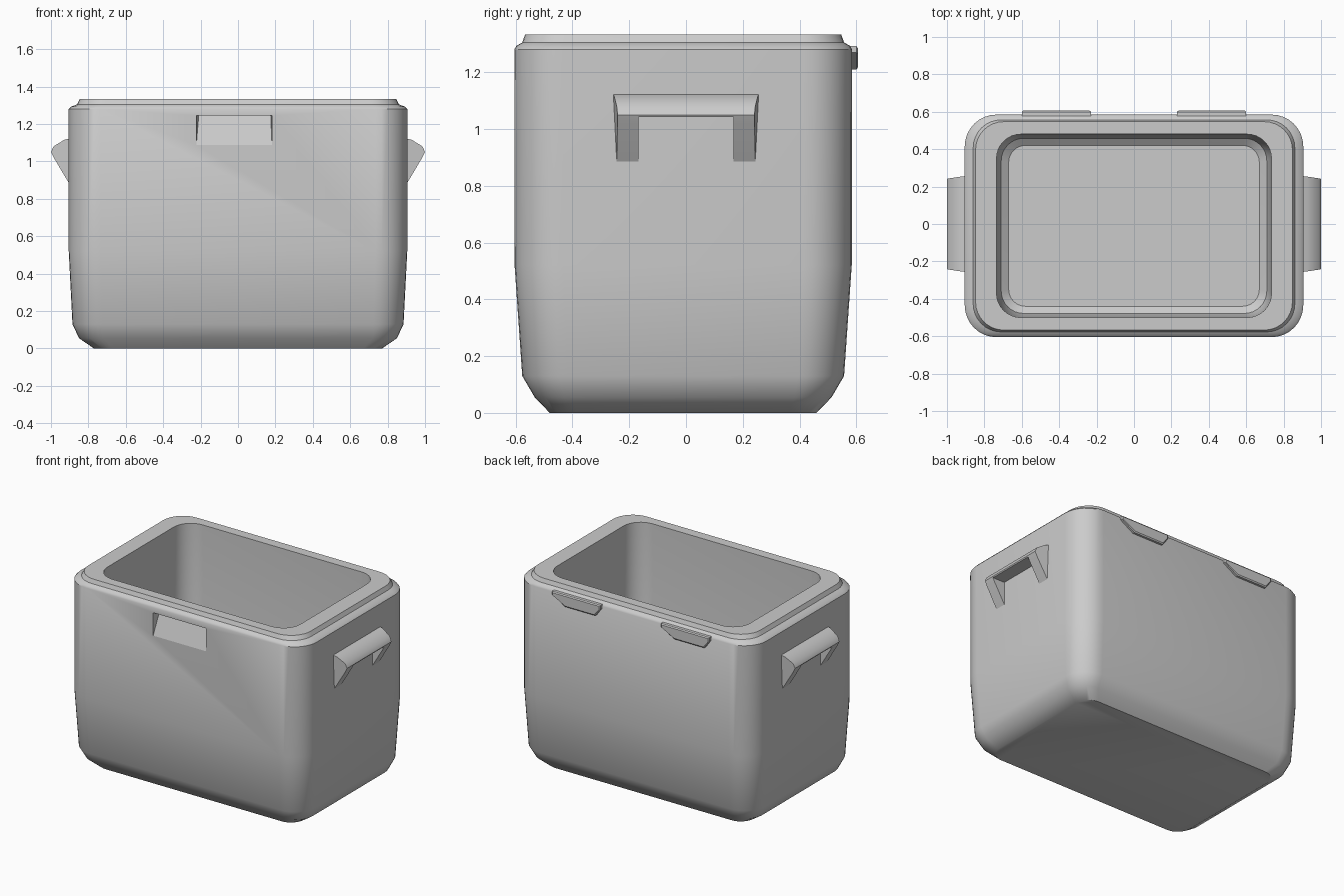
import bpy, bmesh, math

if "Cube" in bpy.data.objects:
    bpy.data.objects.remove(bpy.data.objects["Cube"])

YC = -0.01  # body centre in y


def make(name, verts, faces, angle=34):
    me = bpy.data.meshes.new(name)
    me.from_pydata(verts, [], faces)
    bm = bmesh.new()
    bm.from_mesh(me)
    bmesh.ops.recalc_face_normals(bm, faces=bm.faces)
    bm.to_mesh(me)
    bm.free()
    ob = bpy.data.objects.new(name, me)
    bpy.context.collection.objects.link(ob)
    if angle:
        smooth(ob, angle)
    return ob


def smooth(ob, angle):
    bpy.ops.object.select_all(action='DESELECT')
    ob.select_set(True)
    bpy.context.view_layer.objects.active = ob
    bpy.ops.object.shade_smooth_by_angle(angle=math.radians(angle))


def ring(hx, hy, r, z, n=8):
    pts = []
    for k, (sx, sy) in enumerate([(1, 1), (-1, 1), (-1, -1), (1, -1)]):
        for i in range(n + 1):
            a = math.pi / 2 * (k + i / n)
            pts.append((sx * (hx - r) + r * math.cos(a),
                        YC + sy * (hy - r) + r * math.sin(a), z))
    return pts


def loft(name, rings, angle=34):
    n = len(rings[0])
    verts = [p for r in rings for p in r]
    faces = [(j * n + i, j * n + (i + 1) % n, (j + 1) * n + (i + 1) % n, (j + 1) * n + i)
             for j in range(len(rings) - 1) for i in range(n)]
    faces += [tuple(range(n)), tuple(range(len(verts) - n, len(verts)))]
    return make(name, verts, faces, angle)


def cut(ob, cutter):
    m = ob.modifiers.new("cut", 'BOOLEAN')
    m.operation = 'DIFFERENCE'
    m.solver = 'EXACT'
    m.object = cutter
    bpy.ops.object.select_all(action='DESELECT')
    bpy.context.view_layer.objects.active = ob
    ob.select_set(True)
    bpy.ops.object.modifier_apply(modifier=m.name)
    bpy.data.objects.remove(cutter)


# Cooler body: outer wall, stepped rim, inner wall, floor
body = loft("cooler_body", [ring(*s) for s in [
    (0.77, 0.47, 0.10, 0), (0.85, 0.523, 0.13, 0.055), (0.885, 0.567, 0.16, 0.13),
    (0.905, 0.594, 0.17, 0.52), (0.905, 0.595, 0.17, 1.28), (0.893, 0.588, 0.165, 1.293),
    (0.86, 0.567, 0.15, 1.305), (0.847, 0.557, 0.15, 1.333), (0.735, 0.49, 0.13, 1.333),
    (0.725, 0.48, 0.13, 0.22), (0.71, 0.468, 0.12, 0.16), (0.67, 0.43, 0.09, 0.13)]])

# Latch recess on the front, deep at the top and running out below
x0, x1, yf = -0.23, 0.185, -0.605
cutter = make("recess_cutter",
              [(x0, yf - .03, 1.245), (x1, yf - .03, 1.245), (x1 - .01, yf + .055, 1.245),
               (x0 + .02, yf + .055, 1.245), (x0, yf - .03, 1.0), (x1, yf - .03, 1.0)],
              [(0, 1, 2, 3), (0, 4, 5, 1), (3, 2, 5, 4), (0, 3, 4), (1, 5, 2)], None)
cutter.hide_render = True
cut(body, cutter)
smooth(body, 34)

# Side handles: wedge grip with a pocket cut between the two legs
profile = [(0.89, 0.86), (0.985, 1.02), (1.0, 1.05), (0.987, 1.08), (0.93, 1.115), (0.89, 1.126)]
stations = [(-1, 0.0), (1, 0.0)]
for side, name in ((1, "handle_right"), (-1, "handle_left")):
    rings = []
    for s in (-1, 1):
        rings.append([(side * x, s * (0.258 - 0.12 * (x - 0.89) - 0.05 * (1.126 - z)), z)
                      for x, z in profile])
    handle = loft(name, rings, None)
    y, zt = 0.168, 1.043
    xa, xb = 0.8 * side, 1.1 * side
    pocket = make("pocket_cutter",
                  [(a, b, c) for a in (xa, xb) for b in (-y, y) for c in (0.7, zt)],
                  [(0, 1, 3, 2), (4, 6, 7, 5), (0, 4, 5, 1), (2, 3, 7, 6),
                   (0, 2, 6, 4), (1, 5, 7, 3)], None)
    pocket.hide_render = True
    cut(handle, pocket)
    smooth(handle, 40)

# Hinge plates along the back edge
plate = [(0.0, 1.292), (0.37, 1.292), (0.37, 1.27), (0.27, 1.21), (0.04, 1.21), (0.0, 1.265)]
for name, xs in (("hinge_left", -0.6), ("hinge_right", 0.23)):
    back = [(xs + x, 0.575, z) for x, z in plate]
    mid = [(xs + x, 0.6, z) for x, z in plate]
    front = [(xs + 0.185 + (x - 0.185) * 0.96, 0.606, 1.252 + (z - 1.252) * 0.82) for x, z in plate]
    loft(name, [back, mid, front], 30)
